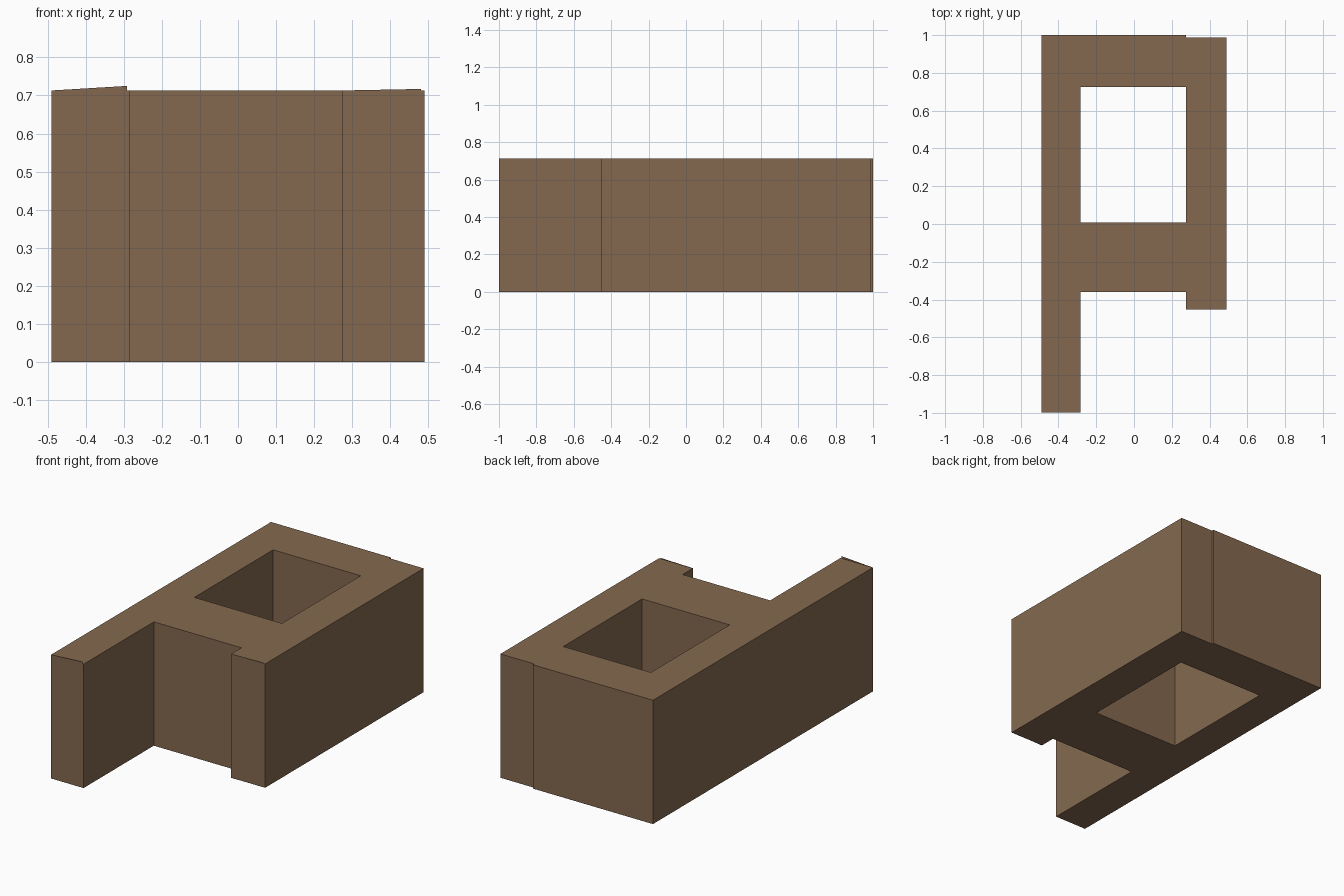
import bpy, bmesh

if "Cube" in bpy.data.objects:
    bpy.data.objects.remove(bpy.data.objects["Cube"])

HEIGHT = 0.713

brown = bpy.data.materials.new("warm brown")
brown.diffuse_color = (0.231, 0.141, 0.078, 1)
brown.use_nodes = True
brown.node_tree.nodes["Principled BSDF"].inputs["Base Color"].default_value = brown.diffuse_color


def add_object(name, bm):
    mesh = bpy.data.meshes.new(name)
    bm.to_mesh(mesh)
    bm.free()
    mesh.materials.append(brown)
    obj = bpy.data.objects.new(name, mesh)
    bpy.context.collection.objects.link(obj)
    return obj


# Block: plan outline with a rectangular shaft, extruded upward
outline = [(-0.49, -0.999), (-0.284, -0.999), (-0.284, -0.36), (0.274, -0.36),
           (0.274, -0.453), (0.49, -0.453), (0.49, 0.988), (0.274, 0.988),
           (0.274, 1.0), (-0.49, 1.0)]
shaft = [(-0.284, 0.008), (0.274, 0.008), (0.274, 0.725), (-0.284, 0.725)]

bm = bmesh.new()
edges = []
for loop in (outline, shaft):
    verts = [bm.verts.new((x, y, 0)) for x, y in loop]
    edges += [bm.edges.new((verts[i - 1], verts[i])) for i in range(len(verts))]
bmesh.ops.triangle_fill(bm, edges=edges, use_beauty=True)
result = bmesh.ops.extrude_face_region(bm, geom=bm.faces[:], use_keep_orig=True)
top = [g for g in result["geom"] if isinstance(g, bmesh.types.BMVert)]
bmesh.ops.translate(bm, verts=top, vec=(0, 0, HEIGHT))
bmesh.ops.recalc_face_normals(bm, faces=bm.faces[:])
add_object("hollow_block", bm)


# Slightly tilted facing sheets on the two front ends
def end_sheet(name, x0, x1, y, rise):
    bm = bmesh.new()
    pts = [(x0, y, 0), (x1, y, rise), (x1, y, HEIGHT + rise), (x0, y, HEIGHT)]
    bm.faces.new([bm.verts.new(p) for p in pts])
    add_object(name, bm)


end_sheet("left_end_sheet", -0.49, -0.291, -1.0, 0.012)
end_sheet("right_end_sheet", 0.274, 0.481, -0.455, 0.004)
